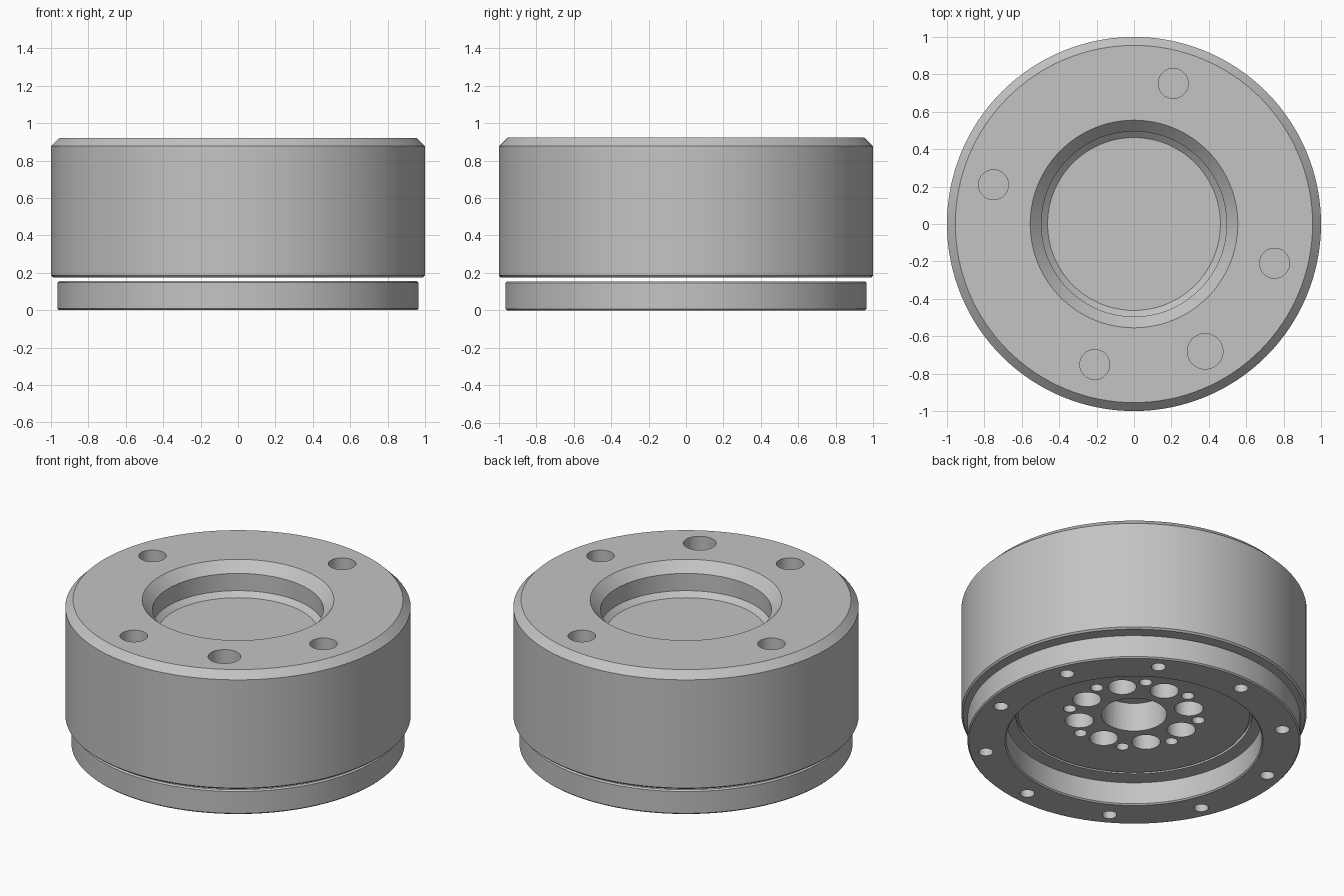
import bpy
import bmesh
from math import cos, sin, radians, tau
from mathutils import Matrix, Vector

cube = bpy.data.objects.get("Cube")
if cube:
    bpy.data.objects.remove(cube)

grey = bpy.data.materials.new("machined_grey")
grey.use_nodes = True
colour = (0.55, 0.55, 0.55, 1)
grey.diffuse_color = colour
grey.node_tree.nodes["Principled BSDF"].inputs["Base Color"].default_value = colour


def add_object(name, bm):
    bmesh.ops.recalc_face_normals(bm, faces=bm.faces)
    mesh = bpy.data.meshes.new(name)
    bm.to_mesh(mesh)
    bm.free()
    obj = bpy.data.objects.new(name, mesh)
    bpy.context.collection.objects.link(obj)
    mesh.materials.append(grey)
    return obj


def lathe(name, profile, closed=False, steps=128):
    """Turn a radius/height profile around the z axis."""
    bm = bmesh.new()
    verts = [bm.verts.new((r, 0, z)) for r, z in profile]
    pairs = list(zip(verts, verts[1:]))
    if closed:
        pairs.append((verts[-1], verts[0]))
    edges = [bm.edges.new(p) for p in pairs]
    bmesh.ops.spin(bm, geom=verts + edges, cent=(0, 0, 0), axis=(0, 0, 1),
                   angle=tau, steps=steps, use_duplicate=False)
    bmesh.ops.remove_doubles(bm, verts=bm.verts, dist=0.0001)
    return add_object(name, bm)


def drill(obj, patterns):
    """Cut rings of holes: count, first angle, ring radius, hole radius, z range."""
    bm = bmesh.new()
    for count, start, ring, radius, low, high in patterns:
        for i in range(count):
            a = radians(start) + tau * i / count
            spot = Vector((ring * cos(a), ring * sin(a), (low + high) / 2))
            bmesh.ops.create_cone(bm, cap_ends=True, segments=40, radius1=radius,
                                  radius2=radius, depth=high - low,
                                  matrix=Matrix.Translation(spot))
    cutter = add_object("hole_cutter", bm)
    cutter.hide_render = True
    mod = obj.modifiers.new("holes", "BOOLEAN")
    mod.object = cutter
    mod.operation = "DIFFERENCE"
    mod.solver = "EXACT"
    graph = bpy.context.evaluated_depsgraph_get()
    cut = bpy.data.meshes.new_from_object(obj.evaluated_get(graph))
    obj.modifiers.clear()
    obj.data = cut
    bpy.data.objects.remove(cutter)


# Housing with the top recess and a thin groove around the lower flange
housing = lathe("housing", [
    (0, 0.176), (0.67, 0.176), (0.67, 0.2), (0.685, 0.2), (0.685, 0.176),
    (0.99, 0.176), (1, 0.186), (1, 0.877), (0.955, 0.922),
    (0.555, 0.922), (0.495, 0.86), (0.495, 0.75), (0.462, 0.72), (0, 0.72)])
drill(housing, [
    (4, -15.6, 0.78, 0.08, 0.62, 1.0),      # top bolt holes
    (1, -60.8, 0.78, 0.095, 0.62, 1.0),     # top port
    (8, 37.7, 0.325, 0.083, 0.1, 0.4),      # large flange holes
    (8, 15.2, 0.378, 0.037, 0.1, 0.36),     # small flange holes
    (1, 0, 0, 0.19, 0.1, 0.36)])            # centre bore

# Separate ring below the housing
ring = lathe("base_ring", [
    (0.748, 0), (0.957, 0), (0.965, 0.008), (0.965, 0.147), (0.957, 0.155),
    (0.748, 0.155), (0.74, 0.147), (0.74, 0.008)], closed=True)
drill(ring, [(10, 23.4, 0.868, 0.042, -0.1, 0.3)])

# Smooth walls with sharp machined edges
bpy.ops.object.select_all(action="DESELECT")
for obj in (housing, ring):
    obj.select_set(True)
    bpy.context.view_layer.objects.active = obj
bpy.ops.object.shade_smooth_by_angle(angle=radians(25))
